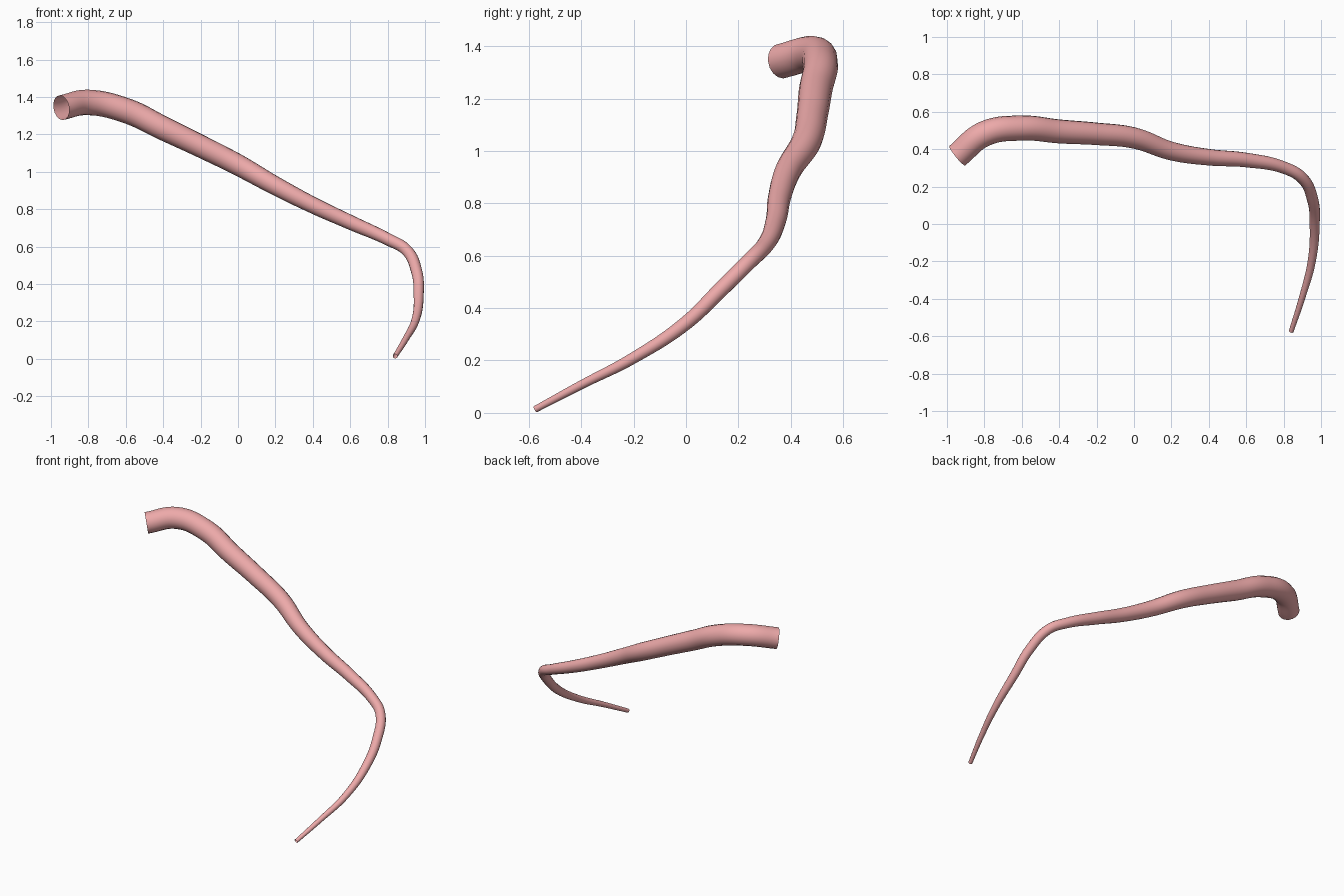
import bpy

if "Cube" in bpy.data.objects:
    bpy.data.objects.remove(bpy.data.objects["Cube"])

# Centreline: x, y, z, tube radius (thick open end to thin tip)
PATH = [
    (-0.945, 0.365, 1.343, 0.067),
    (-0.80, 0.482, 1.371, 0.068),
    (-0.60, 0.513, 1.328, 0.067),
    (-0.40, 0.495, 1.233, 0.064),
    (-0.20, 0.482, 1.137, 0.060),
    (0.00, 0.460, 1.037, 0.057),
    (0.20, 0.390, 0.925, 0.050),
    (0.40, 0.357, 0.822, 0.044),
    (0.60, 0.342, 0.730, 0.039),
    (0.80, 0.302, 0.640, 0.033),
    (0.90, 0.245, 0.582, 0.031),
    (0.955, 0.13, 0.468, 0.030),
    (0.966, 0.00, 0.343, 0.027),
    (0.950, -0.20, 0.210, 0.022),
    (0.897, -0.40, 0.107, 0.017),
    (0.840, -0.575, 0.014, 0.013),
]

# Tapered tube swept along the path, open at both ends
curve = bpy.data.curves.new("tapered_tube", "CURVE")
curve.dimensions = "3D"
curve.bevel_depth = 1.0
curve.bevel_resolution = 6
curve.resolution_u = 8
curve.use_fill_caps = False
spline = curve.splines.new("BEZIER")
spline.bezier_points.add(len(PATH) - 1)
for point, (x, y, z, r) in zip(spline.bezier_points, PATH):
    point.co = (x, y, z)
    point.radius = r
    point.handle_left_type = point.handle_right_type = "AUTO"
spline.use_smooth = True

tube = bpy.data.objects.new("tapered_tube", curve)
bpy.context.collection.objects.link(tube)
bpy.context.view_layer.objects.active = tube
tube.select_set(True)
bpy.ops.object.convert(target="MESH")
tube = bpy.context.object
bpy.ops.object.shade_smooth()

# Soft red colour
red = bpy.data.materials.new("soft_red")
red.diffuse_color = (0.85, 0.40, 0.40, 1)
red.use_nodes = True
red.node_tree.nodes["Principled BSDF"].inputs["Base Color"].default_value = red.diffuse_color
tube.data.materials.clear()
tube.data.materials.append(red)
